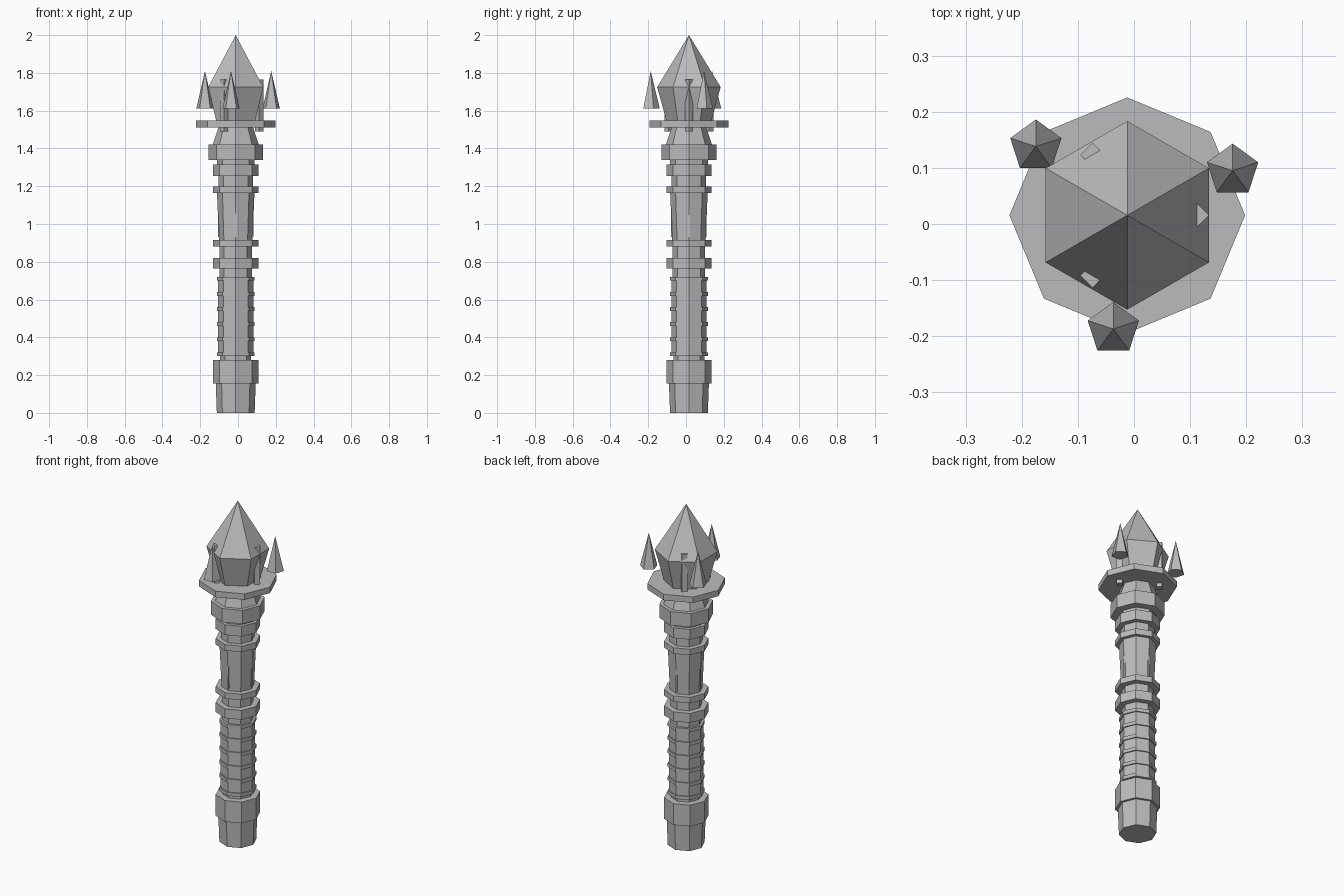
import bpy, bmesh, math

if "Cube" in bpy.data.objects:
    bpy.data.objects.remove(bpy.data.objects["Cube"])

CX, CY = -0.012, 0.0155   # staff axis

stone = bpy.data.materials.new("plain grey")
stone.diffuse_color = (0.5, 0.5, 0.5, 1)
stone.use_nodes = True
stone.node_tree.nodes["Principled BSDF"].inputs["Base Color"].default_value = stone.diffuse_color


def lathe(name, profile, sides, x=0.0, y=0.0, turn=0.0):
    """Closed faceted solid from (radius, z) points; radius 0 makes a tip."""
    bm = bmesh.new()
    rings = []
    for r, z in profile:
        n = sides if r > 0 else 1
        rings.append([bm.verts.new((r * math.cos(turn + math.tau * i / sides),
                                    r * math.sin(turn + math.tau * i / sides), z))
                      for i in range(n)])
    for a, b in zip(rings, rings[1:]):
        for i in range(sides):
            j = (i + 1) % sides
            if len(b) == 1:
                bm.faces.new((a[i], a[j], b[0]))
            else:
                bm.faces.new((a[i], a[j], b[j], b[i]))
    for ring in (rings[0], rings[-1]):
        if len(ring) > 1:
            bm.faces.new(ring)
    bmesh.ops.recalc_face_normals(bm, faces=bm.faces)
    mesh = bpy.data.meshes.new(name)
    bm.to_mesh(mesh)
    bm.free()
    mesh.materials.append(stone)
    obj = bpy.data.objects.new(name, mesh)
    obj.location = (CX + x, CY + y, 0)
    bpy.context.collection.objects.link(obj)
    return obj


# Handle: pommel, grip core and shaft sections
lathe("pommel", [(0.10, 0), (0.106, 0.16)], 8)
lathe("grip_core", [(0.082, 0.16), (0.082, 0.30), (0.093, 0.30), (0.093, 0.715),
                    (0.086, 0.715), (0.086, 0.90)], 8)
lathe("upper_shaft", [(0.088, 0.90), (0.10, 1.18)], 8)
lathe("neck", [(0.091, 1.17), (0.091, 1.30), (0.10, 1.30), (0.10, 1.36)], 8)

# Grip bands
for i in range(6):
    z = 0.30 + 0.08 * i
    lathe(f"grip_band_{i + 1}", [(0.10, z), (0.10, z + 0.02)], 8)

# Collars: radius, bottom, top
collars = [("pommel_collar", 0.12, 0.155, 0.28), ("lower_collar", 0.12, 0.765, 0.82),
           ("lower_ring", 0.12, 0.88, 0.915), ("upper_ring", 0.12, 1.163, 1.198),
           ("upper_collar", 0.12, 1.255, 1.315), ("head_collar", 0.145, 1.34, 1.42),
           ("flange", 0.21, 1.512, 1.547)]
for name, r, z0, z1 in collars:
    lathe(name, [(r, z0), (r, z1)], 8)

# Thin inlay strips along the tapered shaft
for i in range(4):
    a = i * math.pi / 2
    lathe(f"shaft_inlay_{i + 1}", [(0.008, 0.93), (0.008, 1.15)], 4,
          0.088 * math.cos(a), 0.088 * math.sin(a), math.pi / 4)

# Head: socket and crystal
lathe("crystal_socket", [(0.122, 1.42), (0.085, 1.53)], 8)
lathe("crystal", [(0.112, 1.52), (0.168, 1.725), (0, 2.0)], 6, turn=math.pi / 6)

# Prongs against the crystal and floating spikes around it
for i in range(3):
    a = i * math.tau / 3
    lathe(f"prong_{i + 1}", [(0.022, 1.49), (0.022, 1.765)], 4,
          0.124 * math.cos(a), 0.124 * math.sin(a))
    b = math.radians(23) + a
    lathe(f"spike_{i + 1}", [(0.048, 1.612), (0, 1.81)], 5,
          0.204 * math.cos(b), 0.204 * math.sin(b), math.pi / 2)
